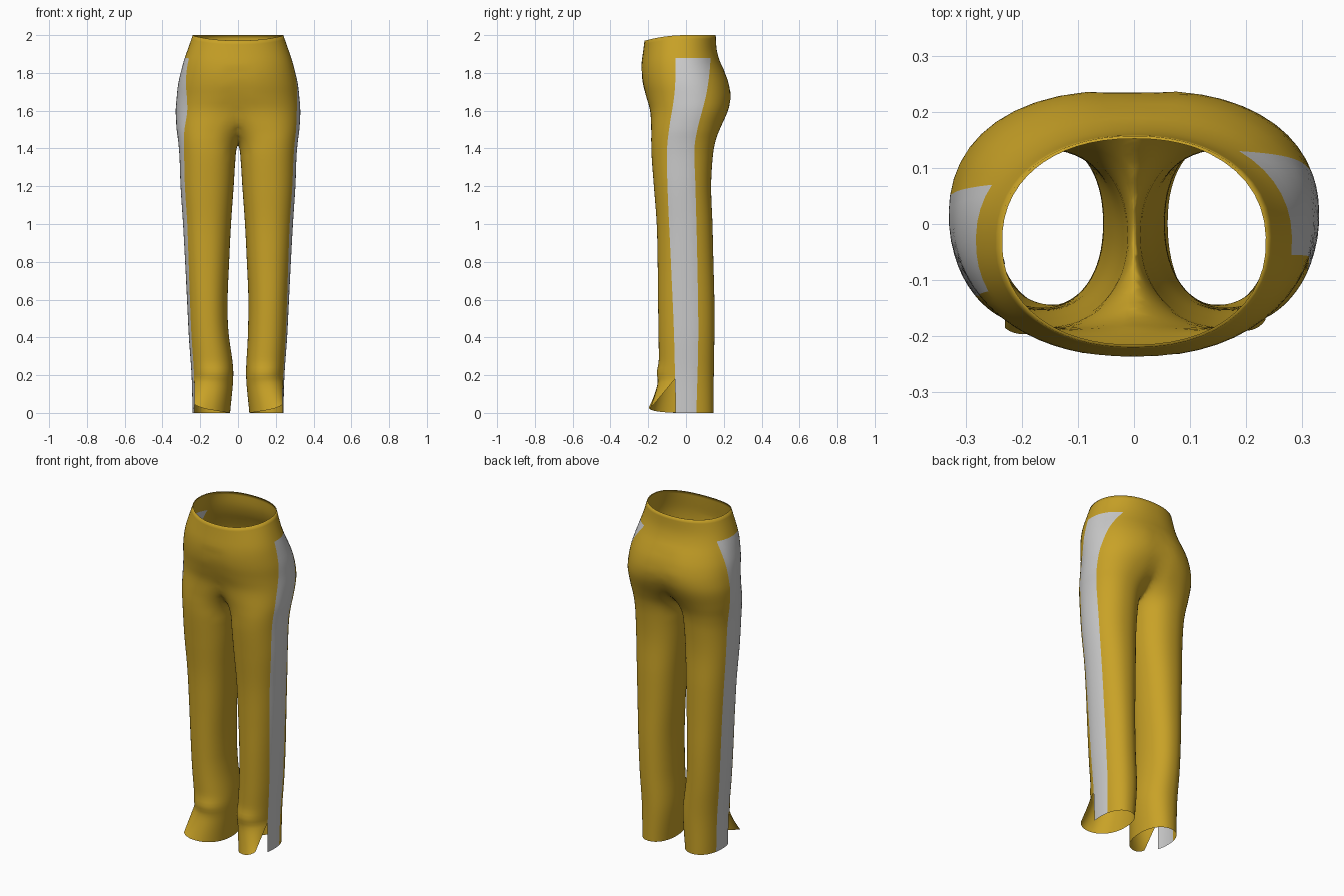
import bpy, bmesh, math

if "Cube" in bpy.data.objects:
    bpy.data.objects.remove(bpy.data.objects["Cube"])

# Leg tube sections: z, outer x, inner x, front y, back y (inner side is cut at x = 0 above the crotch)
SECTIONS = [
    (0.0, .24, .06, -.143, .145), (0.2, .246, .043, -.143, .147), (0.4, .26, .052, -.145, .15),
    (0.6, .27, .055, -.148, .15), (0.8, .28, .047, -.15, .145), (1.0, .291, .037, -.155, .14),
    (1.2, .304, .023, -.17, .133), (1.36, .31, .012, -.182, .142), (1.44, .317, -.002, -.184, .156),
    (1.5, .325, -.045, -.184, .178), (1.6, .33, -.16, -.19, .222), (1.67, .325, -.245, -.21, .237),
    (1.74, .317, -.30, -.23, .23), (1.8, .304, -.304, -.237, .208), (1.86, .288, -.288, -.235, .18),
    (1.92, .268, -.268, -.229, .163), (2.0, .24, -.24, -.22, .157)]
# Side panel edges: z, front y, back y
PANEL = {
    1: [(0, -.055, .055), (.4, -.063, .065), (.8, -.08, .06), (1.2, -.098, .05), (1.4, -.10, .045),
        (1.5, -.09, .06), (1.7, -.06, .11), (1.88, -.055, .13), (2.0, -.055, .125)],
    -1: [(0, -.07, .05), (.8, -.09, .05), (1.4, -.12, .04), (1.6, -.13, .05), (1.88, -.12, .07),
         (2.0, -.11, .07)]}
POWER, PANEL_COLS, PANEL_TOP, RINGS = 2.2, 8, 94, 100


def sample(table, z):
    """Smooth interpolation of a table keyed by z."""
    i = max(k for k in range(len(table) - 1) if table[k][0] <= z + 1e-9)
    a, b = table[i], table[i + 1]
    p, q = table[max(i - 1, 0)], table[min(i + 2, len(table) - 1)]
    h = b[0] - a[0]
    t = (z - a[0]) / h
    out = []
    for k in range(1, len(a)):
        m0 = (b[k] - p[k]) / (b[0] - p[0]) * h
        m1 = (q[k] - a[k]) / (q[0] - a[0]) * h
        out.append((2*t**3 - 3*t*t + 1) * a[k] + (t**3 - 2*t*t + t) * m0
                   + (3*t*t - 2*t**3) * b[k] + (t**3 - t*t) * m1)
    return out


def step(t):
    t = min(max(t, 0), 1)
    return t * t * (3 - 2 * t)


def spow(v, e):
    return math.copysign(abs(v) ** e, v)


def spread(a, b, n):
    return [a + (b - a) * i / n for i in range(n)]


def ring(z, side, inset=0):
    """One cross-section, starting and ending at the slit in front of the side panel."""
    out, inn, yf, yb = sample(SECTIONS, z)
    if side < 0:
        inn -= .018 * step((.5 - z) / .3)
    cx, rx = (out + inn) / 2, (out - inn) / 2 - inset
    cy, ry = (yf + yb) / 2, (yb - yf) / 2 - inset
    a0, a1 = [math.asin(spow(max(-.98, min(.98, (y - cy) / ry)), POWER / 2))
              for y in sample(PANEL[side], z)]
    h = math.pi / 2
    angles = (spread(a0, a1, PANEL_COLS) + spread(a1, h, 10) + spread(h, 3 * h, 32)
              + spread(3 * h, 4 * h + a0, 12) + [4 * h + a0])
    pts = []
    for j, a in enumerate(angles):
        x = cx + rx * spow(math.cos(a), 2 / POWER)
        y = cy + ry * spow(math.sin(a), 2 / POWER)
        zz = z
        # hem flap kicked forward from the slit, with a soft fold above it
        if a > 2 * h:
            w = ((a - 2 * h) / (2 * h + a0)) ** 2
            t = max(0, (.18 - z) / .18)
            y -= .115 * w * t
            zz += .045 * w * t
            y -= .012 * math.sin(math.pi * (a - 2*h) / (2*h + a0)) * math.exp(-((z - .21) / .04) ** 2)
        # waist dips at the front
        zz -= .03 * step((z - 1.8) / .2) * (max(0, -y) / .22) ** 2
        pts.append((side * x, y, zz))
    return pts


def leg_mesh(bm, side, panel):
    rows = [ring(2 * i / RINGS, side) for i in range(RINGS + 1)]
    rows.append(ring(2.0, side, .005))      # turned-in waist edge
    grid = [[bm.verts.new(p) for p in r] for r in rows]
    for i in range(len(grid) - 1):
        for j in range(len(grid[0]) - 1):
            if (j < PANEL_COLS and i < PANEL_TOP) == panel:
                q = [grid[i][j], grid[i][j+1], grid[i+1][j+1], grid[i+1][j]]
                bm.faces.new(q if side > 0 else q[::-1])
    bmesh.ops.delete(bm, geom=[v for v in bm.verts if not v.link_faces], context='VERTS')


def finish(bm, name, mat=None):
    me = bpy.data.meshes.new(name)
    bm.to_mesh(me)
    bm.free()
    for p in me.polygons:
        p.use_smooth = True
    ob = bpy.data.objects.new(name, me)
    bpy.context.collection.objects.link(ob)
    if mat:
        me.materials.append(mat)


gold = bpy.data.materials.new("gold_cloth")
gold.diffuse_color = (.58, .36, .02, 1)
gold.use_nodes = True
gold.node_tree.nodes["Principled BSDF"].inputs["Base Color"].default_value = gold.diffuse_color

# Trouser body: two overlapping leg tubes, trimmed at the middle and welded
body = bmesh.new()
for side in (1, -1):
    half = bmesh.new()
    leg_mesh(half, side, False)
    bmesh.ops.bisect_plane(half, geom=half.verts[:] + half.edges[:] + half.faces[:], dist=1e-5,
                           plane_co=(0, 0, 0), plane_no=(side, 0, 0), clear_inner=True)
    tmp = bpy.data.meshes.new("half")
    half.to_mesh(tmp)
    half.free()
    body.from_mesh(tmp)
    bpy.data.meshes.remove(tmp)
bmesh.ops.remove_doubles(body, verts=body.verts, dist=2e-4)
# soften the crotch and seat seam
for _ in range(12):
    near = [v for v in body.verts if abs(v.co.x) < .07 and 1.36 < v.co.z < 1.82]
    bmesh.ops.smooth_vert(body, verts=near, factor=.5, use_axis_x=True, use_axis_y=True, use_axis_z=True)
finish(body, "trouser_body", gold)

# Side panels
for side, name in ((1, "right_side_panel"), (-1, "left_side_panel")):
    bm = bmesh.new()
    leg_mesh(bm, side, True)
    bmesh.ops.remove_doubles(bm, verts=bm.verts, dist=1e-5)
    finish(bm, name)
